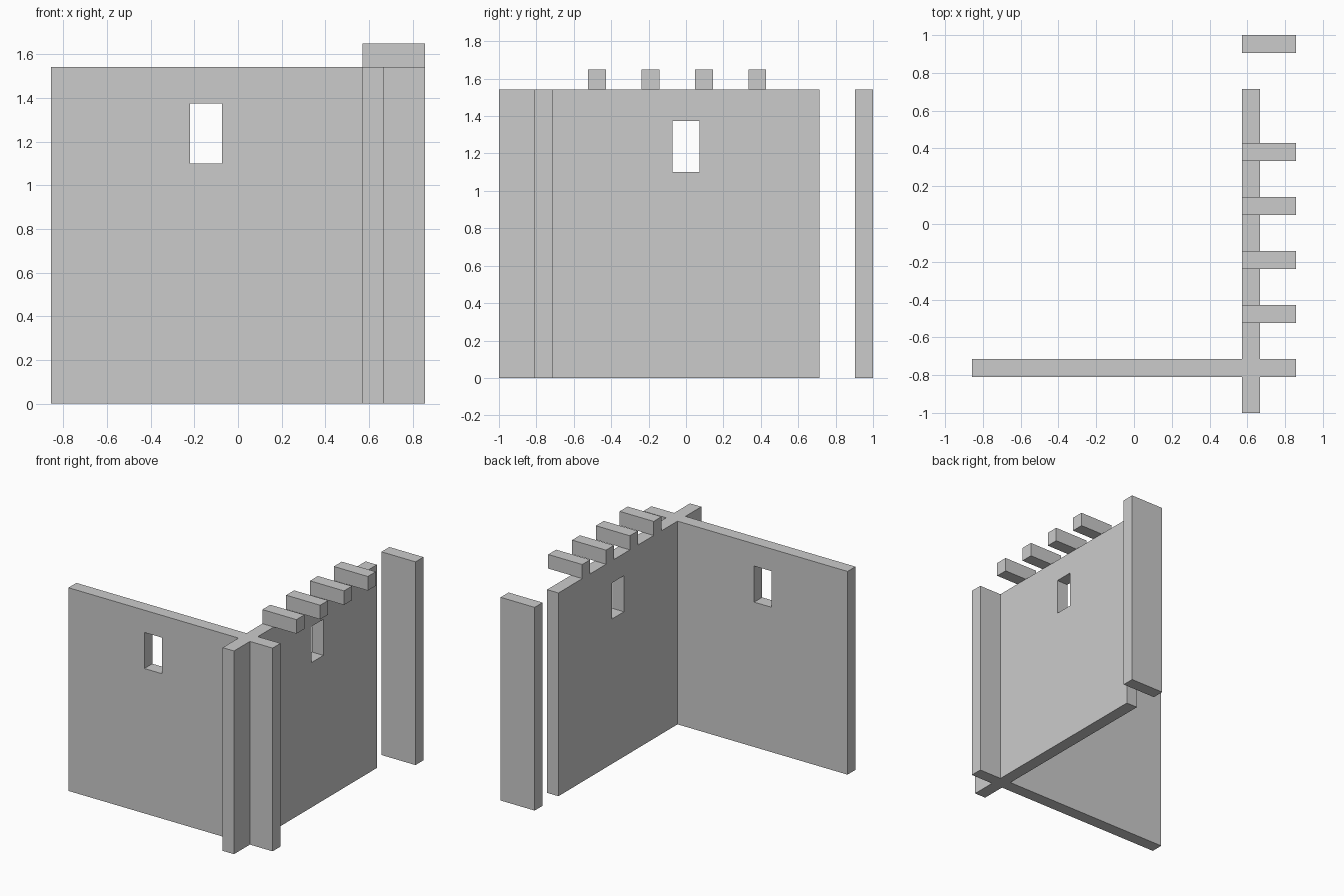
import bpy
import bmesh

if "Cube" in bpy.data.objects:
    bpy.data.objects.remove(bpy.data.objects["Cube"])


def box(name, x, y, z):
    """Box spanning the given (min, max) ranges."""
    mesh = bpy.data.meshes.new(name)
    bm = bmesh.new()
    bmesh.ops.create_cube(bm, size=1)
    for v in bm.verts:
        for i, (lo, hi) in enumerate((x, y, z)):
            v.co[i] = hi if v.co[i] > 0 else lo
    bm.to_mesh(mesh)
    bm.free()
    obj = bpy.data.objects.new(name, mesh)
    bpy.context.collection.objects.link(obj)
    return obj


def combine(target, other, operation):
    """Apply an exact boolean and remove the operand."""
    mod = target.modifiers.new(operation.lower(), 'BOOLEAN')
    mod.operation = operation
    mod.solver = 'EXACT'
    mod.object = other
    bpy.context.view_layer.objects.active = target
    bpy.ops.object.modifier_apply(modifier=mod.name)
    bpy.data.objects.remove(other, do_unlink=True)


T = 2 / 21            # wall thickness
H = 1.543             # wall height
X0, X1 = 6 * T, 9 * T  # inner face of side wall, outer end of buttresses
FULL = (0, H)
WIN_Z = (1.10, 1.374)

# Crossing front and side walls
walls = box("walls", (-X1, X1), (-8.5 * T, -7.5 * T), FULL)
side = box("side_wall", (X0, X0 + T), (-1, 7.5 * T), FULL)
combine(walls, side, 'UNION')

# Roof beam ends, flush with the inner wall and projecting outward
for i in range(4):
    y = -0.476 + i * 3 * T
    beam = box("beam", (X0, X1), (y - T / 2, y + T / 2), (H, 1.65))
    combine(walls, beam, 'UNION')

# Window openings
combine(walls, box("front_window", (-0.219, -0.073), (-0.9, -0.6), WIN_Z), 'DIFFERENCE')
combine(walls, box("side_window", (0.5, 0.75), (-0.072, 0.072), WIN_Z), 'DIFFERENCE')

# Free-standing rear buttress beyond the doorway gap
box("rear_buttress", (X0, X1), (1 - T, 1), FULL)
